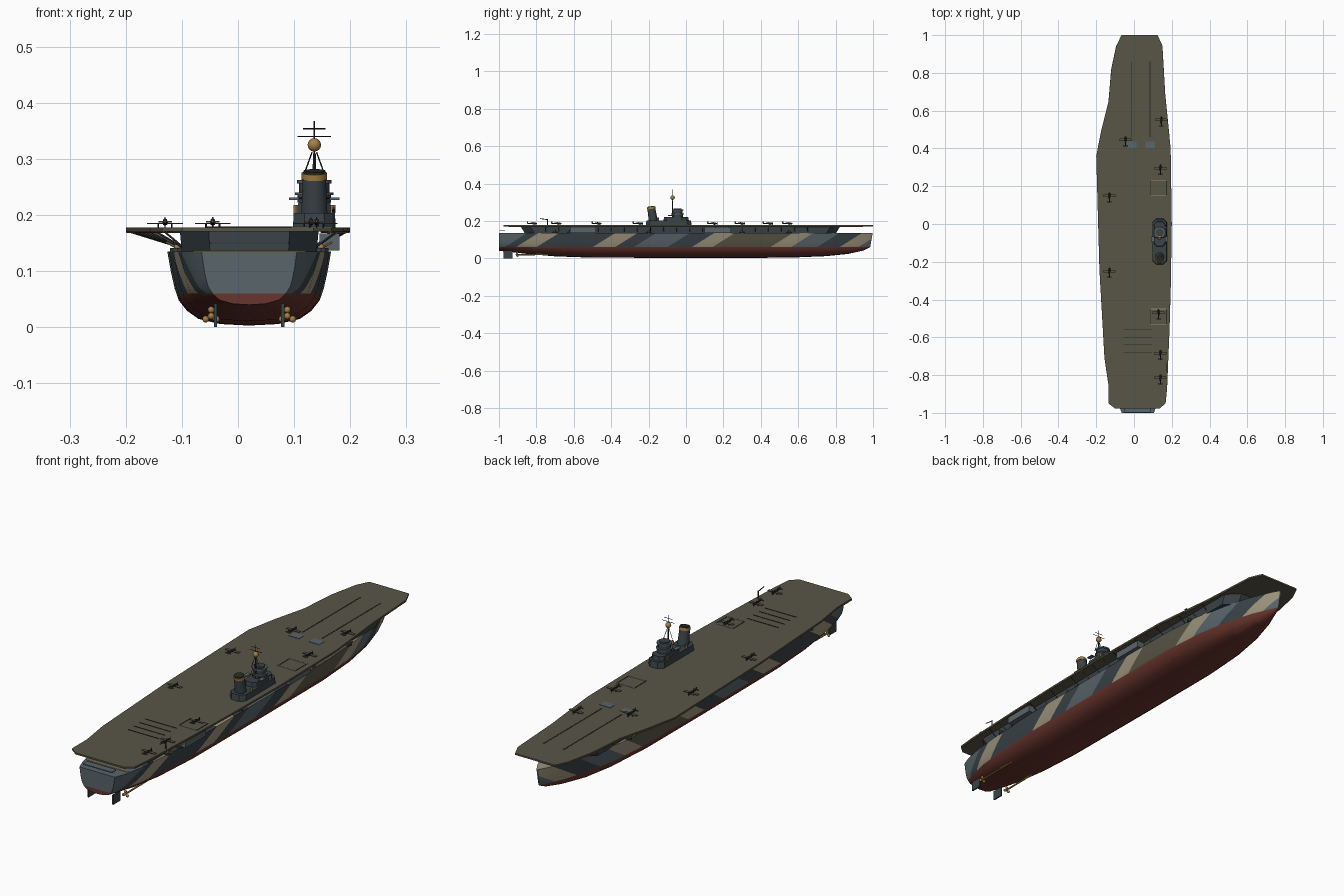
import bpy, bmesh, math
from mathutils import Vector, Matrix

cube = bpy.data.objects.get("Cube")
if cube:
    bpy.data.objects.remove(cube)


def material(name, r, g, b):
    m = bpy.data.materials.new(name)
    m.diffuse_color = (r, g, b, 1)
    m.use_nodes = True
    bsdf = m.node_tree.nodes["Principled BSDF"]
    bsdf.inputs["Base Color"].default_value = (r, g, b, 1)
    bsdf.inputs["Roughness"].default_value = 0.8
    return m


OLIVE = material("deck olive", 0.098, 0.092, 0.062)
SLATE = material("dark slate", 0.042, 0.056, 0.064)
BLUE = material("blue grey", 0.098, 0.13, 0.145)
SAND = material("sand", 0.33, 0.29, 0.2)
RED = material("hull red", 0.14, 0.035, 0.026)
GOLD = material("brass", 0.38, 0.21, 0.06)
DARK = material("near black", 0.02, 0.024, 0.02)
CENTRE = 0.02     # hull centreline
DECK = 0.178      # flight deck height


class Part:
    """Collects simple solids into one named object."""

    def __init__(self, name, *mats):
        self.name, self.mats, self.bm = name, mats, bmesh.new()

    def paint(self, verts, mat):
        for f in {f for v in verts for f in v.link_faces}:
            f.material_index = self.mats.index(mat) if mat else 0

    def box(self, at, size, mat=None):
        m = Matrix.Translation(at) @ Matrix.Diagonal((*size, 1))
        self.paint(bmesh.ops.create_cube(self.bm, size=1, matrix=m)["verts"], mat)

    def rod(self, a, b, r, r2=None, sides=6, mat=None):
        a, b = Vector(a), Vector(b)
        turn = (b - a).to_track_quat("Z", "Y").to_matrix().to_4x4()
        self.paint(bmesh.ops.create_cone(
            self.bm, cap_ends=True, segments=sides, radius1=r, depth=(b - a).length,
            radius2=r if r2 is None else r2,
            matrix=Matrix.Translation((a + b) / 2) @ turn)["verts"], mat)

    def ball(self, at, r, mat=None):
        self.paint(bmesh.ops.create_uvsphere(
            self.bm, u_segments=12, v_segments=8, radius=r,
            matrix=Matrix.Translation(at))["verts"], mat)

    def prism(self, outline, z0, z1, grow=1.0, mat=None):
        """Extruded outline; grow scales the upper rim in x and y."""
        n = len(outline)
        mid = sum((Vector(p) for p in outline), Vector((0, 0))) / n
        low = [self.bm.verts.new((x, y, z0)) for x, y in outline]
        top = [self.bm.verts.new((*(mid + (Vector(p) - mid) * grow), z1)) for p in outline]
        self.bm.faces.new(low)
        self.bm.faces.new(top)
        for i in range(n):
            j = (i + 1) % n
            self.bm.faces.new((low[i], low[j], top[j], top[i]))
        self.paint(low + top, mat)

    def finish(self, smooth=True):
        bmesh.ops.recalc_face_normals(self.bm, faces=self.bm.faces)
        mesh = bpy.data.meshes.new(self.name)
        self.bm.to_mesh(mesh)
        self.bm.free()
        for m in self.mats:
            mesh.materials.append(m)
        ob = bpy.data.objects.new(self.name, mesh)
        bpy.context.collection.objects.link(ob)
        if smooth:
            bpy.ops.object.select_all(action="DESELECT")
            ob.select_set(True)
            bpy.context.view_layer.objects.active = ob
            bpy.ops.object.shade_smooth_by_angle(angle=math.radians(35))
        return ob


def chamfered(x0, x1, y0, y1, c):
    return [(x0 + c, y0), (x1 - c, y0), (x1, y0 + c), (x1, y1 - c),
            (x1 - c, y1), (x0 + c, y1), (x0, y1 - c), (x0, y0 + c)]


# Hull: sections of one profile lofted along the keel (y, half width, keel height)
STATIONS = [(-1, .085, .04), (-.95, .104, .036), (-.85, .122, .024), (-.7, .135, .011),
            (-.5, .143, .004), (0, .146, .003), (.4, .145, .003), (.6, .13, .006),
            (.75, .1, .012), (.87, .06, .024), (.95, .024, .042), (.985, .003, .06)]
PROFILE = [(0, 0), (.35, .02), (.62, .09), (.76, .2), (.86, .34), (.91, .5), (.955, .72), (1, 1)]
SHEER = 0.135
hull = Part("hull", RED, SLATE, BLUE, SAND, OLIVE)
rows = []
for y, w, keel in STATIONS:
    half = [(f * w, keel + t * (SHEER - keel)) for f, t in PROFILE]
    ring = [(-x, z) for x, z in reversed(half[1:])] + half
    rake = max(0, y - .7) * 0.6
    rows.append([hull.bm.verts.new((CENTRE + x, y + rake * (z - .06), z)) for x, z in ring])
for a, b in zip(rows, rows[1:]):
    for i in range(len(a) - 1):
        hull.bm.faces.new((a[i], a[i + 1], b[i + 1], b[i]))
    hull.bm.faces.new((a[-1], a[0], b[0], b[-1]))
hull.bm.faces.new(rows[0])
hull.bm.faces.new(rows[-1])

# Camouflage: slanted cuts, then a colour for each strip between two cuts
WATERLINE, SLANT = 0.06, 1.6
CAMO = [(-1, BLUE), (-.97, SLATE), (-.91, SAND), (-.8, SLATE), (-.5, SAND), (-.38, SLATE),
        (-.28, BLUE), (-.1, SLATE), (.03, SAND), (.14, OLIVE), (.45, SAND), (.56, BLUE),
        (.7, SLATE), (.82, SAND), (.92, BLUE)]


def cut(point, normal):
    geom = hull.bm.verts[:] + hull.bm.edges[:] + hull.bm.faces[:]
    bmesh.ops.bisect_plane(hull.bm, geom=geom, plane_co=point, plane_no=normal, dist=1e-5)


cut((0, 0, WATERLINE), (0, 0, 1))
for y, _ in CAMO[1:]:
    cut((0, y, WATERLINE), (0, 1, -SLANT))
hull.bm.normal_update()
for f in hull.bm.faces:
    c = f.calc_center_median()
    u = c.y - SLANT * (c.z - WATERLINE)
    if c.z > WATERLINE:
        paint = [m for y, m in CAMO if y <= u or y == -1][-1]
        if c.y < -.999:
            paint = BLUE
        f.material_index = hull.mats.index(paint)
hull.finish()

# Hangar: flared, chamfered block between hull and flight deck
hangar = Part("hangar", SLATE, BLUE, GOLD)
hangar.prism(chamfered(-.1, .14, -.86, .8, .05), SHEER - .003, DECK - .006, 1.03)
hangar.bm.normal_update()
for f in hangar.bm.faces:
    if f.calc_center_median().y < -.84 and abs(f.normal.x) < .3:
        f.material_index = 1
for y in (-.55, .17):
    hangar.box((.163, y, .152), (.036, .14, .03), BLUE)
hangar.box((CENTRE, -.93, SHEER), (.2, .006, .004), GOLD)
hangar.finish(False)

# Flight deck: slab with angled port side
RIM = [(-.066, 1), (.125, 1), (.15, .945), (.165, .69), (.194, .4), (.2, 0), (.195, -.32),
       (.188, -.56), (.175, -.87), (.167, -.95), (.135, -.977), (-.1, -.977), (-.135, -.95),
       (-.135, -.85), (-.156, -.71), (-.183, -.24), (-.2, .36), (-.172, .5), (-.135, .645),
       (-.12, .82), (-.093, .945)]
deck = Part("flight_deck", OLIVE)
deck.prism(RIM, DECK - .007, DECK)
deck.finish(False)

# Catwalk rail just below the deck edge
rail = Part("catwalk_rail", GOLD)
for (ax, ay), (bx, by) in zip(RIM[2:], RIM[3:]):
    if abs(by - ay) > .05:
        rail.rod((ax * .99, ay, DECK - .008), (bx * .99, by, DECK - .008), .002, sides=4)
rail.finish(False)


def deck_edge(y, side):
    """Deck half breadth at y on the given side."""
    for (ax, ay), (bx, by) in zip(RIM, RIM[1:] + RIM[:1]):
        if ax * side > 0 and bx * side > 0 and min(ay, by) <= y <= max(ay, by) and ay != by:
            return ax + (bx - ax) * (y - ay) / (by - ay)


# Deck supports and gun tubs along both sides
struts = Part("deck_struts", SLATE, SAND)
guns = Part("side_guns", SLATE, GOLD)
for side in (-1, 1):
    inner = CENTRE + side * .115
    for i in range(21):
        y = -.75 + i * .07
        struts.rod((deck_edge(y, side) * .97, y, DECK - .008), (inner, y, .14),
                   .0018, sides=4, mat=SAND if i % 2 else SLATE)
    for y in (-.7, -.62, -.2, .3, .55):
        x = CENTRE + side * .128
        guns.rod((x, y, .132), (x, y, .141), .014, sides=10)
        guns.rod((x, y, .141), (x + side * .02, y, .152), .002, mat=GOLD)
        guns.ball((x, y, .143), .006, GOLD)
struts.finish(False)
guns.finish()

# Deck markings: catapult tracks, deflectors, arrester wires, lift outlines
marks = Part("deck_fittings", DARK, SAND, BLUE)
for x in (-.012, .085):
    marks.box((x, .66, DECK), (.005, .4, .002))
    marks.box((x, .42, DECK), (.05, .035, .003), BLUE)
for i in range(4):
    marks.box((CENTRE, -.56 - i * .04, DECK), (.15, .003, .003))
for y in (.19, -.49):
    for s in (-1, 1):
        marks.box((.13, y + s * .04, DECK), (.085, .003, .003), SAND)
        marks.box((.13 + s * .042, y, DECK), (.003, .08, .003))
marks.box((CENTRE, -.983, .15), (.14, .03, .004), BLUE)
marks.finish(False)

# Small deck crane
crane = Part("deck_crane", SLATE)
crane.rod((.17, -.74, DECK), (.17, -.74, .21), .003)
crane.rod((.17, -.74, .207), (.17, -.78, .213), .002)
crane.finish()

# Island: stepped base, bridge tower and funnel
island = Part("island", SLATE, BLUE, GOLD, DARK)
IX = 0.136
island.prism(chamfered(.098, .174, -.215, .03, .02), DECK, .204, .97)
island.prism(chamfered(.106, .166, -.12, .015, .015), .204, .222, .95)
TOWER_Y = -.045
for r, z0, z1, paint in ((.03, .222, .236, SLATE), (.034, .236, .24, BLUE), (.027, .24, .256, SLATE),
                         (.031, .256, .262, BLUE), (.022, .262, .268, SLATE)):
    island.rod((IX, TOWER_Y, z0), (IX, TOWER_Y, z1), r, sides=12, mat=paint)
FUNNEL = [Vector((IX, -.175, .2)), Vector((IX, -.185, .264))]
lean = (FUNNEL[1] - FUNNEL[0]).normalized()
island.rod(*FUNNEL, .024, .021, 14)
island.rod(FUNNEL[1], FUNNEL[1] + lean * .011, .023, sides=14, mat=GOLD)
island.rod(FUNNEL[1] + lean * .011, FUNNEL[1] + lean * .015, .02, sides=14, mat=DARK)
for s in (-1, 1):
    island.box((IX + s * .036, -.08, .229), (.018, .03, .004), BLUE)
    for y in (-.15, -.02):
        island.rod((IX + s * .033, y, .204), (IX + s * .033, y, .218), .005, mat=GOLD)
island.finish()

# Mast with radar ball and yards
mast = Part("mast", DARK, GOLD)
MY = -.072
mast.rod((IX, MY, .222), (IX, MY, .31), .004, .003)
mast.rod((IX, MY, .31), (IX, MY, .368), .0015)
mast.ball((IX, MY, .325), .012, GOLD)
for z, w in ((.34, .03), (.354, .02), (.23, .045)):
    mast.rod((IX - w, MY, z), (IX + w, MY, z), .0012, sides=4)
for s in (-1, 1):
    mast.rod((IX + s * .022, MY, .262), (IX + s * .004, MY, .312), .0012, sides=4)
mast.finish()

# Rudders, shafts and propellers
gear = Part("rudders_and_propellers", SLATE, GOLD)
for s in (-1, 1):
    x = CENTRE + s * .06
    gear.box((x, -.952, .021), (.006, .05, .042))
    px = CENTRE + s * .068
    gear.rod((px, -.9, .02), (px, -.7, .022), .004, mat=GOLD)
    gear.ball((px, -.905, .02), .006, GOLD)
    for k in range(3):
        a = math.radians(90 + k * 120)
        tip = Vector((math.cos(a), 0, math.sin(a))) * .011
        gear.ball(Vector((px, -.902, .02)) + tip, .006, GOLD)
gear.finish()

# Parked aircraft: one mesh, several copies
plane = Part("aircraft_1", DARK, OLIVE)
plane.rod((0, -.03, .01), (0, .018, .008), .0025, .005, 8)
plane.rod((0, .018, .008), (0, .024, .008), .005, .002, 8)
plane.box((0, .006, .007), (.064, .013, .002), OLIVE)
plane.box((0, -.026, .01), (.024, .007, .002), OLIVE)
plane.box((0, -.027, .014), (.002, .007, .009), OLIVE)
plane.ball((0, .002, .012), .004)
plane.box((0, .024, .008), (.002, .001, .018))
for s in (-1, 1):
    plane.rod((s * .012, .01, 0), (s * .012, .008, .007), .0018)
first = plane.finish()
SPOTS = [(.145, .545), (-.045, .44), (.14, .29), (-.13, .143), (-.13, -.255),
         (.13, -.475), (.14, -.69), (.14, -.82)]
for i, (x, y) in enumerate(SPOTS):
    ob = first if i == 0 else first.copy()
    if i:
        ob.name = f"aircraft_{i + 1}"
        bpy.context.collection.objects.link(ob)
    ob.location = (x, y, DECK)
